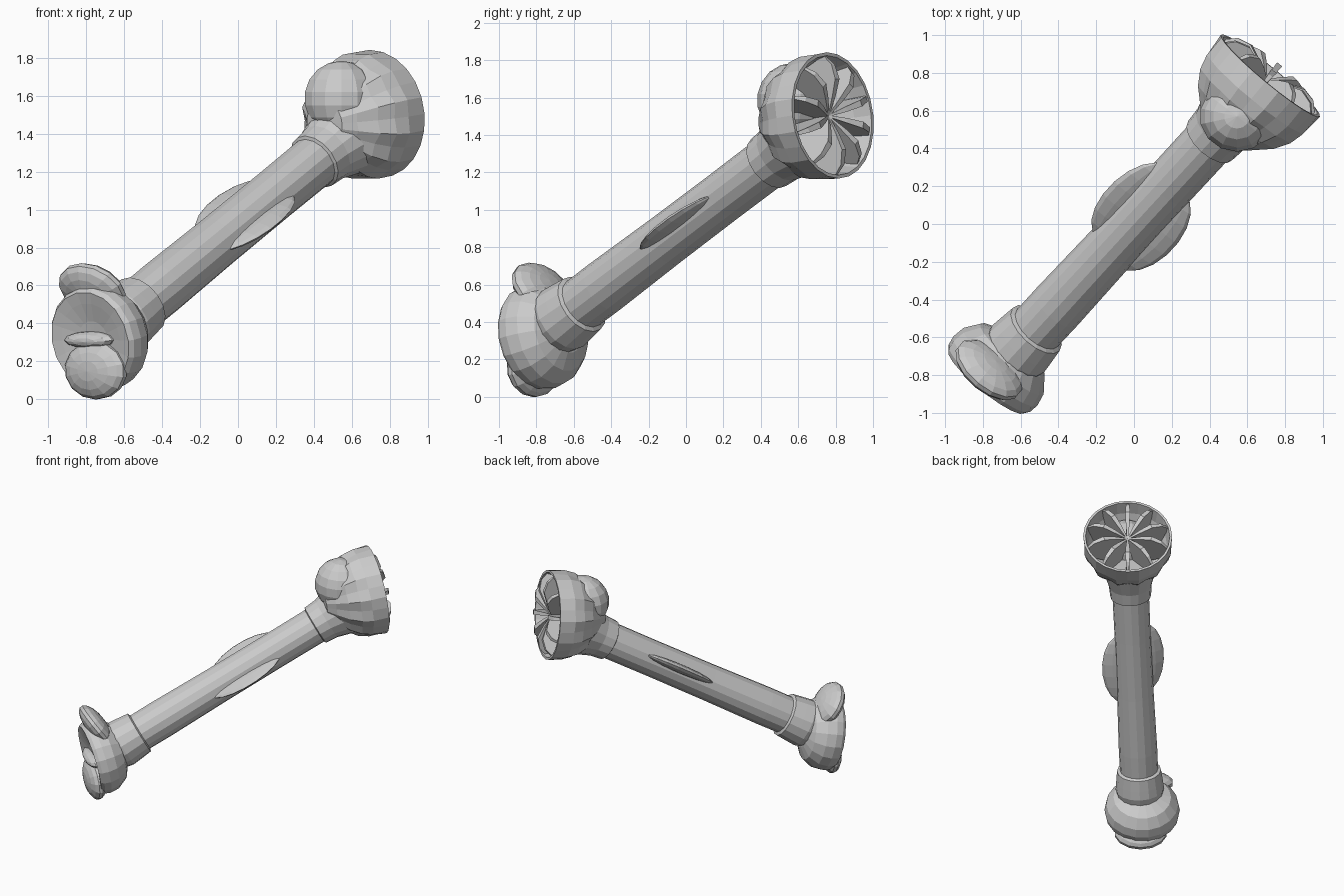
import bpy, bmesh
from math import sin, cos, pi, radians
from mathutils import Vector, Matrix

if "Cube" in bpy.data.objects:
    bpy.data.objects.remove(bpy.data.objects["Cube"])

AXIS = Vector((0.59, 0.64, 0.485)).normalized()   # shaft direction
MID = Vector((-0.05, -0.05, 0.88))                # middle of the shaft
N = Vector((0.637, 0.77, 0))                      # horizontal heading
T = Vector((0.77, -0.637, 0))                     # sideways
UP = Vector((0, 0, 1))


def frame(origin, direction, hint=T):
    z = direction.normalized()
    x = (hint - z * hint.dot(z)).normalized()
    y = z.cross(x)
    return Matrix.Translation(origin) @ Matrix((x, y, z)).transposed().to_4x4()


def finish(name, bm, matrix):
    bmesh.ops.recalc_face_normals(bm, faces=bm.faces)
    bm.transform(matrix)
    mesh = bpy.data.meshes.new(name)
    bm.to_mesh(mesh)
    bm.free()
    ob = bpy.data.objects.new(name, mesh)
    bpy.context.collection.objects.link(ob)
    return ob


def lathe(name, profile, matrix, n=20, ripple=None):
    """Revolve (radius, height) points about local z."""
    bm = bmesh.new()
    rings = []
    for i, (r, h) in enumerate(profile):
        if r == 0:
            rings.append([bm.verts.new((0, 0, h))] * n)
            continue
        amp = ripple[i] if ripple else 0
        ring = []
        for k in range(n):
            a = 2 * pi * k / n
            rr = r + amp * (1 if k % 2 else -1)
            ring.append(bm.verts.new((rr * cos(a), rr * sin(a), h)))
        rings.append(ring)
    for a, b in zip(rings, rings[1:]):
        for k in range(n):
            j = (k + 1) % n
            vs = list(dict.fromkeys((a[k], a[j], b[j], b[k])))
            bm.faces.new(vs)
    return finish(name, bm, matrix)


def blob(name, matrix, centre, half, seg=14, rings=9, pitch=0):
    bm = bmesh.new()
    bmesh.ops.create_uvsphere(bm, u_segments=seg, v_segments=rings, radius=1)
    m = (matrix @ Matrix.Translation(centre) @ Matrix.Rotation(radians(pitch), 4, 'X')
         @ Matrix.Diagonal((*half, 1)))
    return finish(name, bm, m)


# Shaft with its two collars
shaft = frame(MID, AXIS)
lathe("shaft", [(0, -0.86), (0.145, -0.86), (0.147, -0.6), (0.14, -0.1),
                (0.138, 0.4), (0.14, 0.85), (0, 0.85)], shaft, 16)
lathe("lower_collar", [(0, -1.02), (0.17, -1.02), (0.185, -0.95), (0.178, -0.88),
                       (0.168, -0.79), (0.145, -0.78)], shaft, 16)
lathe("upper_collar", [(0.135, 0.755), (0.156, 0.765), (0.164, 0.86),
                       (0.205, 1.0), (0.16, 1.08), (0, 1.08)], shaft, 16)

# Leaf-shaped fins on both sides of the shaft
for side, out, s in (("right", T - UP * 0.05, 0.12), ("left", -T + UP * 0.42, 0.19)):
    f = frame(MID + AXIS * s, AXIS, out)
    blob(side + "_fin", f, (0.09, 0, 0), (0.155, 0.036, 0.30), 12, 9)

# Bowl-shaped head with rippled outside and hollow inside
tilt = radians(7)
cup = frame(Vector((0.722, 0.785, 1.505)), N * cos(tilt) + UP * sin(tilt))
lathe("cup", [(0, -0.43), (0.12, -0.42), (0.18, -0.36), (0.26, -0.28), (0.31, -0.2),
              (0.335, -0.12), (0.34, 0), (0.322, 0.0), (0.30, -0.1), (0.25, -0.19),
              (0.14, -0.26), (0, -0.28)], cup, 24,
      [0, 0, 0.006, 0.01, 0.01, 0.006, 0, 0, 0, 0, 0, 0])
blob("cup_bulge", Matrix.Translation((0.545, 0.57, 1.585)), (0, 0, 0), (0.2, 0.19, 0.2))

# Radial blades filling the mouth of the bowl
outline = [(0, -0.03), (0.1, 0.02), (0.19, 0.055), (0.27, 0.035), (0.325, -0.02),
           (0.27, -0.15), (0.14, -0.25), (0, -0.27)]
widths = [0.004, 0.014, 0.018, 0.014, 0.008, 0.012, 0.012, 0.003]
COUNT = 10
for i in range(COUNT):
    bm = bmesh.new()
    a = [bm.verts.new((r, w, h)) for (r, h), w in zip(outline, widths)]
    b = [bm.verts.new((r, -w, h)) for (r, h), w in zip(outline, widths)]
    bm.faces.new(a)
    bm.faces.new(b[::-1])
    for k in range(len(a)):
        j = (k + 1) % len(a)
        bm.faces.new((a[k], b[k], b[j], a[j]))
    finish(f"blade_{i + 1}", bm, cup @ Matrix.Rotation(2 * pi * (i + 0.5) / COUNT, 4, 'Z'))

# Dished foot facing forward and slightly down
tilt = radians(12)
foot = frame(Vector((-0.715, -0.755, 0.33)), -N * cos(tilt) - UP * sin(tilt))
lathe("foot_dish", [(0, -0.16), (0.13, -0.155), (0.22, -0.115), (0.275, -0.04),
                    (0.288, 0.03), (0.28, 0.08), (0.262, 0.105), (0.2, 0.095),
                    (0.1, 0.075), (0, 0.07)], foot, 18)

# Lobes around the foot
blob("upper_lobe", foot, (-0.03, 0.25, -0.005), (0.21, 0.17, 0.075), pitch=25)
blob("lower_lobe", foot, (0.012, -0.16, 0.105), (0.205, 0.155, 0.075), pitch=-8)
blob("inner_lip", foot, (-0.02, 0.0, 0.08), (0.17, 0.045, 0.06), 12, 7)
